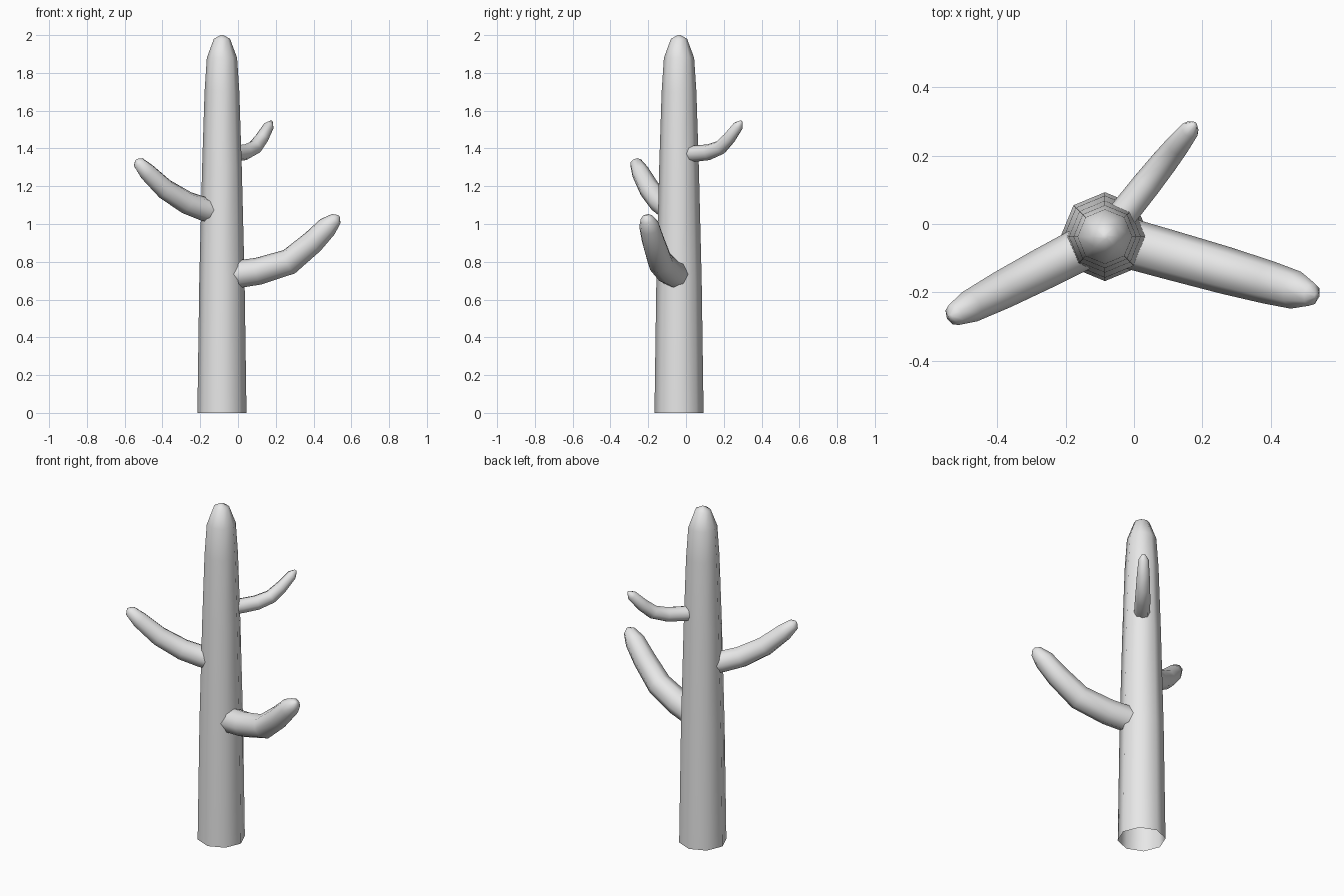
import bpy, bmesh, math
from mathutils import Vector

cube = bpy.data.objects.get("Cube")
if cube:
    bpy.data.objects.remove(cube, do_unlink=True)

grey = bpy.data.materials.new("plain_grey")
grey.use_nodes = True
colour = (0.8, 0.8, 0.8, 1)
grey.diffuse_color = colour
grey.node_tree.nodes["Principled BSDF"].inputs["Base Color"].default_value = colour

SIDES = 8
AXIS = Vector((-0.085, -0.037, 0))


def tapered_tube(name, points, radii, side):
    """Skin rings along a path, open at the start and closed at the tip."""
    bm = bmesh.new()
    rings = []
    for i, (p, r) in enumerate(zip(points, radii)):
        before, after = points[max(i - 1, 0)], points[min(i + 1, len(points) - 1)]
        tangent = (after - before).normalized()
        up = tangent.cross(side)
        ring = []
        for k in range(SIDES):
            a = math.tau * k / SIDES
            ring.append(bm.verts.new(p + r * (math.cos(a) * side + math.sin(a) * up)))
        rings.append(ring)
    for low, high in zip(rings, rings[1:]):
        for k in range(SIDES):
            n = (k + 1) % SIDES
            bm.faces.new((low[k], low[n], high[n], high[k]))
    bm.faces.new(rings[-1])
    bm.normal_update()
    for f in bm.faces:
        f.smooth = True
    mesh = bpy.data.meshes.new(name)
    bm.to_mesh(mesh)
    bm.free()
    mesh.materials.append(grey)
    obj = bpy.data.objects.new(name, mesh)
    bpy.context.collection.objects.link(obj)
    return obj


def branch(name, heading, profile):
    """Profile rows: distance from the trunk axis, height, radius."""
    out = Vector((*heading, 0)).normalized()
    side = Vector((0, 0, 1)).cross(out)
    points = [AXIS + out * d + Vector((0, 0, z)) for d, z, r in profile]
    return tapered_tube(name, points, [r for d, z, r in profile], side)


# Trunk with a rounded top
trunk = [(0, 0.13), (0.7, 0.12), (1.3, 0.105), (1.7, 0.092),
         (1.88, 0.08), (1.98, 0.043), (2.0, 0.008)]
tapered_tube("trunk", [AXIS + Vector((0, 0, z)) for z, r in trunk],
             [r for z, r in trunk], Vector((1, 0, 0)))

# Three upward-curving branches
branch("lower_left_branch", (0.963, -0.27),
       [(0.02, 0.725, 0.074), (0.2, 0.75, 0.072), (0.37, 0.8, 0.069),
        (0.5, 0.905, 0.063), (0.58, 0.985, 0.056), (0.628, 1.028, 0.034),
        (0.642, 1.042, 0.008)])
branch("middle_right_branch", (-0.887, -0.46),
       [(0.02, 1.06, 0.064), (0.11, 1.08, 0.063), (0.21, 1.113, 0.061),
        (0.34, 1.185, 0.056), (0.445, 1.275, 0.048), (0.497, 1.325, 0.033),
        (0.51, 1.34, 0.008)])
branch("upper_rear_branch", (0.62, 0.78),
       [(0.02, 1.37, 0.043), (0.115, 1.373, 0.043), (0.2, 1.38, 0.042),
        (0.28, 1.405, 0.039), (0.34, 1.455, 0.035), (0.4, 1.52, 0.028),
        (0.421, 1.543, 0.008)])
